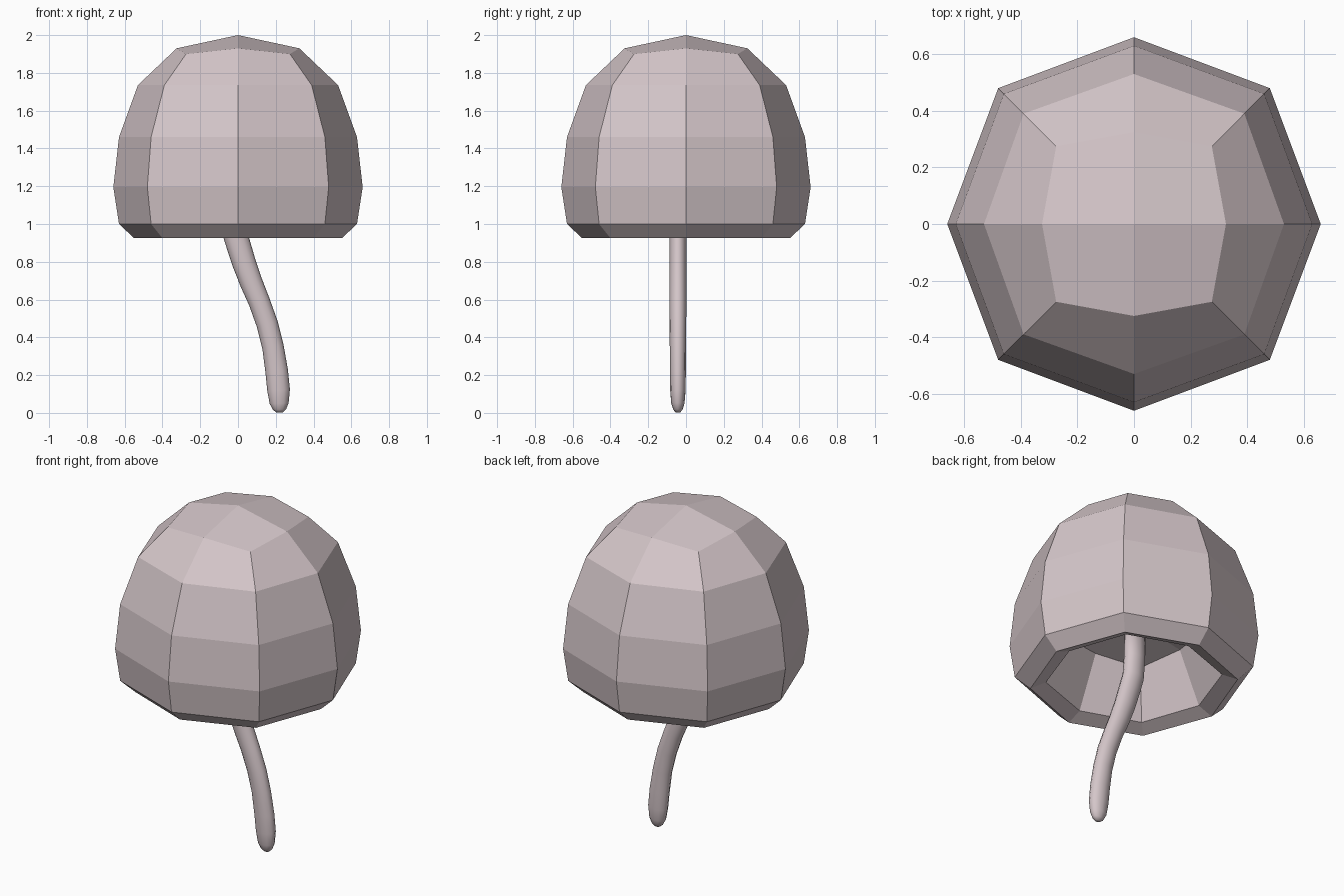
import bpy, bmesh, math
from mathutils import Vector

if "Cube" in bpy.data.objects:
    bpy.data.objects.remove(bpy.data.objects["Cube"])


def material(name, rgb):
    m = bpy.data.materials.new(name)
    m.diffuse_color = (*rgb, 1)
    m.use_nodes = True
    m.node_tree.nodes["Principled BSDF"].inputs["Base Color"].default_value = m.diffuse_color
    return m


def make_object(name, bm, mat):
    bmesh.ops.recalc_face_normals(bm, faces=bm.faces[:])
    me = bpy.data.meshes.new(name)
    bm.to_mesh(me)
    bm.free()
    me.materials.append(mat)
    ob = bpy.data.objects.new(name, me)
    bpy.context.collection.objects.link(ob)
    return ob


def bridge(bm, a, b):
    n = len(a)
    for i in range(n):
        bm.faces.new((a[i], a[(i + 1) % n], b[(i + 1) % n], b[i]))


pale = material("pale_mauve", (0.66, 0.565, 0.585))

# Cap: eight-sided rings (axis radius, axis z, corner x=y, corner z),
# from the crown down over the rim and up into the hollow underside
rings = [(0.325, 1.93, 0.275, 1.90), (0.53, 1.735, 0.39, 1.735),
         (0.63, 1.46, 0.46, 1.46), (0.66, 1.195, 0.48, 1.195),
         (0.63, 1.0, 0.46, 1.0), (0.55, 0.925, 0.40, 0.925),
         (0.46, 0.96, 0.34, 0.96), (0.325, 1.26, 0.275, 1.25)]
bm = bmesh.new()
loops = []
for ra, za, c, zc in rings:
    loop = []
    for k in range(8):
        r, z = (ra, za) if k % 2 == 0 else (c * math.sqrt(2), zc)
        t = k * math.pi / 4
        loop.append(bm.verts.new((r * math.cos(t), r * math.sin(t), z)))
    loops.append(loop)
for a, b in zip(loops, loops[1:]):
    bridge(bm, a, b)
for loop, z in ((loops[0], 2.0), (loops[-1], 1.32)):
    centre = bm.verts.new((0, 0, z))
    for k in range(0, 8, 2):
        bm.faces.new((centre, loop[k], loop[k + 1], loop[(k + 2) % 8]))
make_object("mushroom_cap", bm, pale)

# Stem: flattened tube along an S-shaped path (x, z, half width, half depth)
path = [(-0.045, 1.32, .065, .045), (-0.04, 1.12, .065, .045), (-0.03, 1.0, .065, .045),
        (-0.007, 0.92, .065, .045), (0.03, 0.8, .063, .045), (0.07, 0.69, .06, .045),
        (0.112, 0.59, .057, .045), (0.155, 0.47, .057, .044), (0.185, 0.35, .057, .043),
        (0.205, 0.22, .06, .042), (0.215, 0.12, .06, .041), (0.218, 0.05, .05, .035),
        (0.22, 0.018, .035, .025), (0.22, 0.002, .016, .012)]
bm = bmesh.new()
loops = []
for i, (x, z, w, d) in enumerate(path):
    p, q = path[max(i - 1, 0)], path[min(i + 1, len(path) - 1)]
    along = Vector((q[0] - p[0], 0, q[1] - p[1])).normalized()
    side = Vector((-along.z, 0, along.x))
    loop = []
    for k in range(12):
        t = k * math.tau / 12
        v = Vector((x, -0.043, z)) + side * w * math.cos(t) + Vector((0, d * math.sin(t), 0))
        loop.append(bm.verts.new(v))
    loops.append(loop)
for a, b in zip(loops, loops[1:]):
    bridge(bm, a, b)
bm.faces.new(loops[0])
bm.faces.new(loops[-1])
stem = make_object("mushroom_stem", bm, pale)
for f in stem.data.polygons:
    f.use_smooth = True
